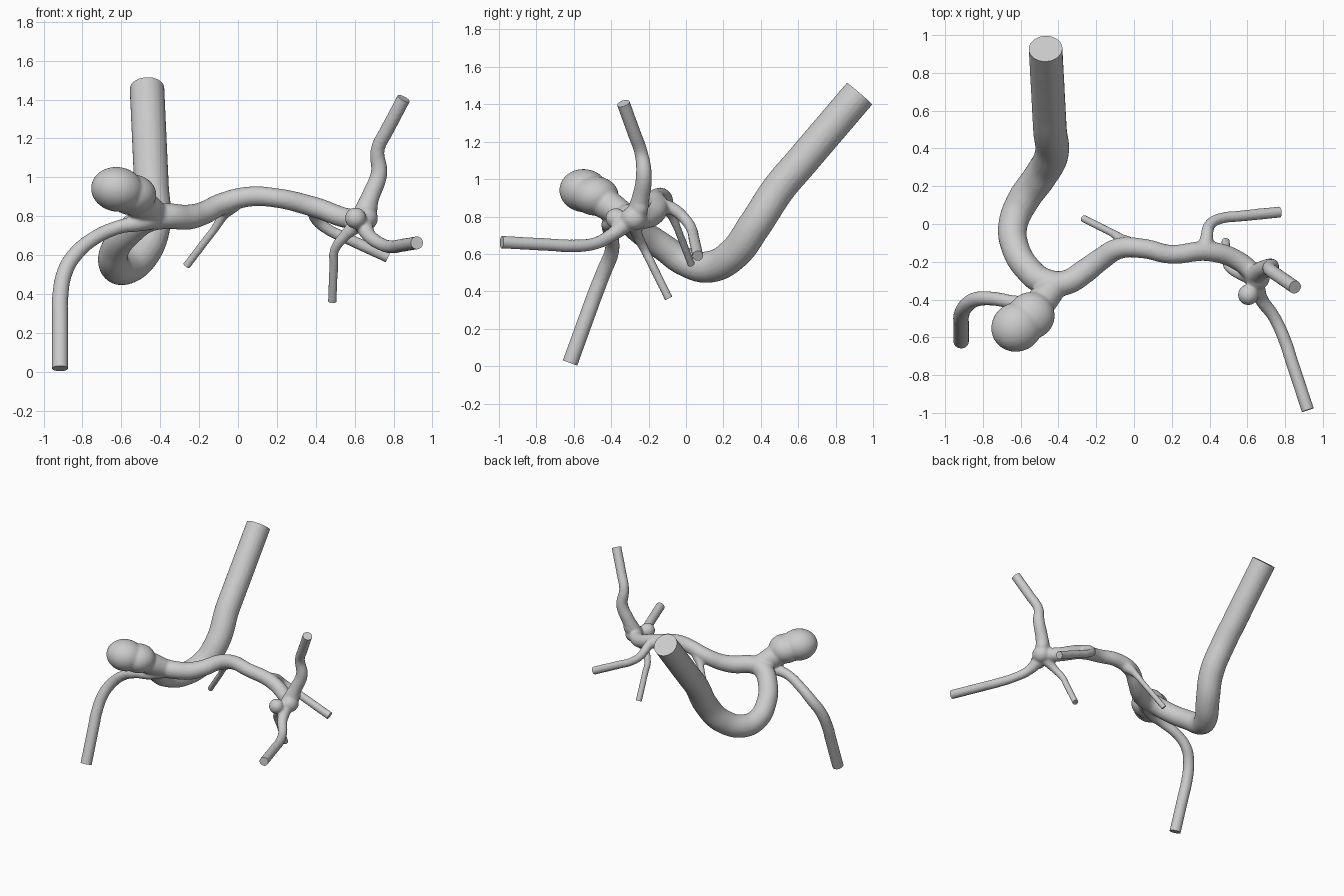
import bpy, bmesh
from mathutils import Vector

if "Cube" in bpy.data.objects:
    bpy.data.objects.remove(bpy.data.objects["Cube"])

parts, cuts = [], []


def tube(name, pts, open_end=True):
    """Smooth tube through (x, y, z, radius) points; the last point is a flat cut end."""
    pts = [(Vector(p[:3]), p[3]) for p in pts]
    if open_end:
        (a, ra), (b, rb) = pts[-2:]
        d = (b - a).normalized()
        cuts.append((b, d))
        pts[-1:] = [(a.lerp(b, 0.25), (ra + rb) / 2), (a.lerp(b, 0.6), rb), (b + d * 0.05, rb)]
    cu = bpy.data.curves.new(name, 'CURVE')
    cu.dimensions = '3D'
    cu.bevel_depth, cu.bevel_resolution = 1.0, 7
    cu.resolution_u, cu.use_fill_caps = 10, True
    sp = cu.splines.new('BEZIER')
    sp.bezier_points.add(len(pts) - 1)
    for bp, (co, r) in zip(sp.bezier_points, pts):
        bp.co, bp.radius = co, r
        bp.handle_left_type = bp.handle_right_type = 'AUTO'
    ob = bpy.data.objects.new(name, cu)
    bpy.context.collection.objects.link(ob)
    parts.append(ob)


def lump(name, loc, size, rot=(0, 0, 0)):
    bpy.ops.mesh.primitive_ico_sphere_add(subdivisions=4, radius=1, location=loc, rotation=rot)
    ob = bpy.context.object
    ob.name, ob.scale = name, size
    parts.append(ob)


# Main vessel: right junction, across, round the loop and up the wide trunk
tube("trunk", [
    (.66, -.29, .79, .05), (.56, -.20, .79, .052), (.40, -.145, .845, .053),
    (.19, -.16, .895, .05), (.05, -.13, .90, .052), (-.08, -.13, .865, .056),
    (-.18, -.19, .815, .06), (-.26, -.25, .795, .065), (-.36, -.31, .80, .066),
    (-.46, -.31, .79, .072), (-.56, -.24, .72, .072), (-.63, -.12, .635, .074),
    (-.64, 0, .555, .078), (-.59, .12, .53, .085), (-.495, .255, .60, .088),
    (-.437, .365, .75, .09), (-.445, .50, .955, .09), (-.468, .928, 1.457, .09)])

# Bulging sac with its neck
lump("sac", (-.62, -.545, .938), (.138, .13, .115), (0, .15, .5))
lump("sac_inner", (-.545, -.485, .91), (.125, .125, .105))
tube("sac_neck", [(-.55, -.48, .90, .09), (-.48, -.40, .85, .08), (-.41, -.32, .80, .066)], False)

# Long left branch hanging to the ground
tube("left_branch", [
    (-.42, -.34, .79, .055), (-.50, -.40, .765, .042), (-.61, -.415, .745, .036),
    (-.75, -.395, .68, .037), (-.84, -.40, .60, .04), (-.89, -.435, .515, .041),
    (-.915, -.49, .375, .042), (-.915, -.62, .017, .042)])

# Thin back branch near the middle
tube("thin_branch", [(-.03, -.11, .86, .045), (-.075, -.075, .805, .026),
                     (-.12, -.045, .735, .021), (-.265, .028, .545, .021)])

# Back branch on the right
tube("back_branch", [
    (.38, -.15, .86, .045), (.385, -.07, .84, .034), (.405, 0, .78, .03),
    (.475, .033, .725, .029), (.77, .063, .59, .03)])

# Junction on the right with its side lobes
lump("junction", (.655, -.28, .79), (.065, .07, .065))
lump("lobe_front", (.605, -.375, .79), (.055, .055, .055))
lump("lobe_top", (.67, -.25, .85), (.05, .05, .06))

# Three branches leaving the junction
tube("lower_branch", [
    (.63, -.28, .77, .045), (.55, -.26, .70, .029), (.495, -.22, .62, .024),
    (.485, -.093, .363, .023)])
tube("upper_branch", [
    (.64, -.27, .80, .055), (.685, -.24, .91, .047), (.725, -.225, 1.02, .043),
    (.718, -.24, 1.14, .036), (.765, -.275, 1.24, .036), (.852, -.335, 1.405, .036)])
tube("front_branch", [
    (.64, -.31, .77, .05), (.675, -.40, .70, .036), (.74, -.49, .655, .033),
    (.80, -.62, .643, .034), (.92, -.985, .663, .034)])

# Fuse everything into one blended skin
bpy.ops.object.select_all(action='DESELECT')
for ob in parts:
    ob.select_set(True)
bpy.context.view_layer.objects.active = parts[0]
bpy.ops.object.convert(target='MESH')
bpy.ops.object.join()
vessel = bpy.context.object
vessel.name = "vessel_tree"
bpy.ops.object.transform_apply(location=True, rotation=True, scale=True)
rm = vessel.modifiers.new("fuse", 'REMESH')
rm.mode, rm.voxel_size = 'VOXEL', 0.009
sm = vessel.modifiers.new("blend", 'SMOOTH')
sm.factor, sm.iterations = 0.5, 5
bpy.ops.object.convert(target='MESH')

# Slice each vessel end flat and cap it
bm = bmesh.new()
bm.from_mesh(vessel.data)
for co, d in cuts:
    faces = [f for f in bm.faces if (f.calc_center_median() - co).length < 0.16]
    geom = set(faces)
    for f in faces:
        geom.update(f.edges)
        geom.update(f.verts)
    bmesh.ops.bisect_plane(bm, geom=list(geom), plane_co=co, plane_no=d, clear_outer=True)
    rim = [e for e in bm.edges if e.is_boundary]
    bmesh.ops.holes_fill(bm, edges=rim, sides=0)
bmesh.ops.recalc_face_normals(bm, faces=bm.faces)
bm.to_mesh(vessel.data)
bm.free()
bpy.ops.object.shade_smooth_by_angle(angle=0.8)
